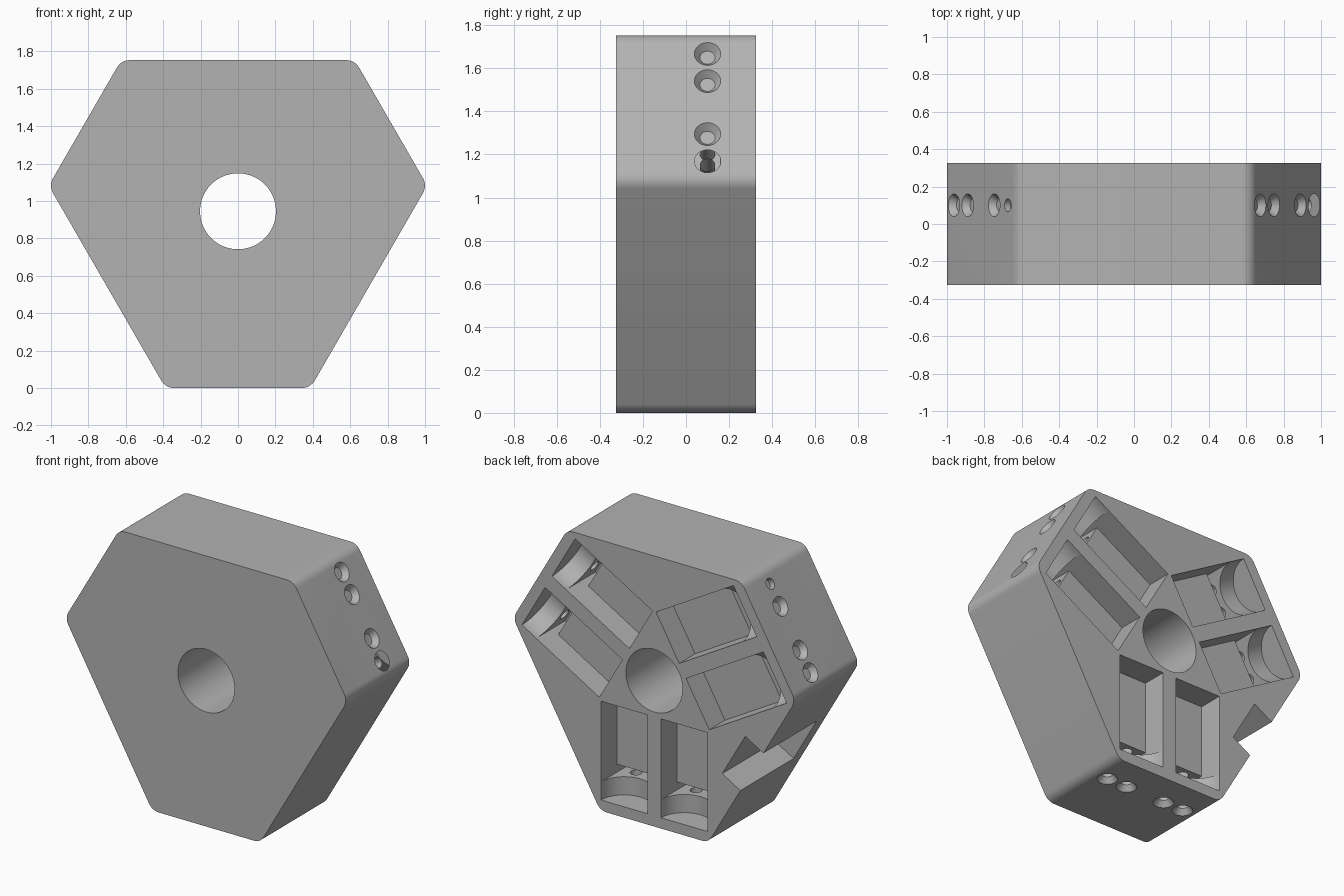
import bpy, bmesh
from math import radians, sin, cos, pi
from mathutils import Matrix, Vector

if "Cube" in bpy.data.objects:
    bpy.data.objects.remove(bpy.data.objects["Cube"])

HALF = 0.325                 # half thickness, back face at +y
CENTRE = 0.945               # height of the hub axis
SHORT_D, LONG_D = 0.945, 0.808
ARMS = (-90, 30, 150)        # directions of the short sides

grey = bpy.data.materials.new("plain grey")
grey.use_nodes = True
tone = (0.45, 0.45, 0.45, 1)
grey.diffuse_color = tone
grey.node_tree.nodes["Principled BSDF"].inputs["Base Color"].default_value = tone


def frame(deg):
    """Local x runs along the side, y is depth, z points outward."""
    a = radians(deg)
    return Matrix(((sin(a), 0, cos(a), 0), (0, 1, 0, 0),
                   (-cos(a), 0, sin(a), CENTRE), (0, 0, 0, 1)))


def make(name, bm):
    bmesh.ops.recalc_face_normals(bm, faces=bm.faces)
    mesh = bpy.data.meshes.new(name)
    bm.to_mesh(mesh)
    bm.free()
    mesh.materials.append(grey)
    ob = bpy.data.objects.new(name, mesh)
    bpy.context.collection.objects.link(ob)
    return ob


def box(bm, m, x, y, z):
    size = Matrix.Diagonal((x[1] - x[0], y[1] - y[0], z[1] - z[0], 1))
    mid = Vector((sum(x), sum(y), sum(z))) / 2
    bmesh.ops.create_cube(bm, size=1, matrix=m @ Matrix.Translation(mid) @ size)


def rod(bm, m, x, y, z0, z1, r0, r1, n):
    place = m @ Matrix.Translation((x, y, (z0 + z1) / 2))
    bmesh.ops.create_cone(bm, cap_ends=True, segments=n, radius1=r0,
                          radius2=r1, depth=z1 - z0, matrix=place)


# Six-sided body with rounded corners
R = 0.08
bm = bmesh.new()
outline = []
for i in range(6):
    a, b = radians(-90 + 60 * i), radians(-30 + 60 * i)
    da, db = (SHORT_D, LONG_D) if i % 2 == 0 else (LONG_D, SHORT_D)
    da, db = da - R, db - R
    cx = (da * sin(b) - db * sin(a)) / sin(b - a)
    cz = (db * cos(a) - da * cos(b)) / sin(b - a)
    for k in range(9):
        t = a + (b - a) * k / 8
        outline.append(bm.verts.new((cx + R * cos(t), -HALF,
                                     CENTRE + cz + R * sin(t))))
face = bm.faces.new(outline)
new = bmesh.ops.extrude_face_region(bm, geom=[face])["geom"]
bmesh.ops.translate(bm, vec=(0, 2 * HALF, 0),
                    verts=[v for v in new if isinstance(v, bmesh.types.BMVert)])
body = make("hub_body", bm)

# Cutters: paired pockets, grooves, half-round ends and screw holes per arm
pockets, grooves, rounds, heads, shanks = (bmesh.new() for _ in range(5))
W = 0.166
for deg in ARMS:
    m = frame(deg)
    for c in (-0.215, 0.215):
        span = (c - W, c + W)
        box(pockets, m, span, (0.163, 0.4), (0.235, 0.72))
        box(grooves, m, span, (0.03, 0.42), (0.705, 0.757))
        rod(rounds, m, c, HALF, 0.74, 0.875, W, W, 64)
        for s in (-0.073, 0.073):
            rod(shanks, m, c + s, 0.1, 0.6, 1.0, 0.035, 0.035, 24)
            rod(heads, m, c + s, 0.1, 0.91, 0.95, 0.035, 0.065, 24)

# Centre bore and the notch in one long side
bore = bmesh.new()
spin = Matrix.Translation((0, 0, CENTRE)) @ Matrix.Rotation(pi / 2, 4, "X")
rod(bore, spin, 0, 0, -0.5, 0.5, 0.203, 0.203, 64)
notch = bmesh.new()
box(notch, frame(210), (-0.165, 0.165), (-0.22, 0.4), (0.658, 0.9))

cutters = {"bore_cutter": bore, "notch_cutter": notch, "pocket_cutter": pockets,
           "groove_cutter": grooves, "round_cutter": rounds,
           "shank_cutter": shanks, "head_cutter": heads}
bpy.context.view_layer.objects.active = body
body.select_set(True)
for name, cut in cutters.items():
    tool = make(name, cut)
    tool.hide_render = True
    mod = body.modifiers.new(name, "BOOLEAN")
    mod.operation, mod.solver, mod.object = "DIFFERENCE", "EXACT", tool
    bpy.ops.object.modifier_apply(modifier=mod.name)
    bpy.data.objects.remove(tool)

bpy.ops.object.shade_smooth_by_angle(angle=radians(30))
